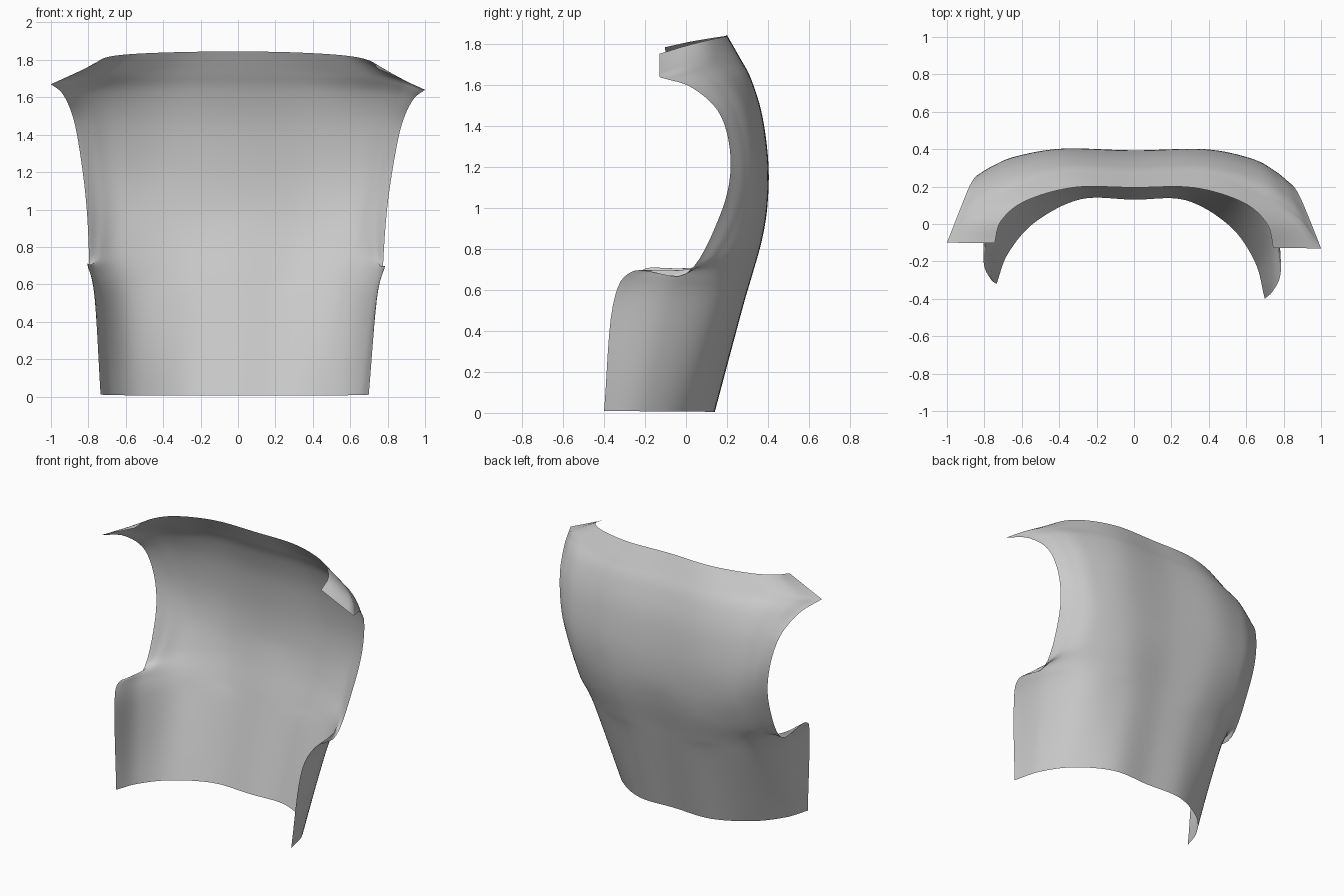
import bpy
from mathutils import Vector

if "Cube" in bpy.data.objects:
    bpy.data.objects.remove(bpy.data.objects["Cube"])

# Half cross-sections, hem to neckline:
# z at spine, z at side edge, y at spine, then four (x, y) points out to the edge
SECTIONS = [
    (0.005, 0.01, .13, (.28, .13), (.52, .00), (.66, -.18), (.717, -.36)),
    (0.50, 0.53, .265, (.30, .265), (.58, .165), (.725, -.07), (.755, -.325)),
    (0.65, 0.70, .305, (.33, .31), (.61, .21), (.755, .01), (.795, -.225)),
    (0.85, 0.685, .36, (.35, .365), (.62, .28), (.74, .15), (.785, .03)),
    (1.02, 0.97, .39, (.36, .395), (.61, .345), (.73, .27), (.80, .19)),
    (1.22, 1.22, .39, (.38, .40), (.63, .355), (.75, .30), (.83, .24)),
    (1.45, 1.46, .36, (.38, .37), (.65, .315), (.785, .25), (.875, .19)),
    (1.63, 1.60, .305, (.38, .315), (.67, .24), (.83, .15), (.935, .05)),
    (1.74, 1.655, .25, (.38, .255), (.69, .15), (.88, .03), (1.0, -.115)),
    (1.845, 1.77, .195, (.32, .195), (.58, .12), (.71, .01), (.745, -.115)),
]


def smooth_path(points, steps):
    """Catmull-Rom curve through the points."""
    p = [2 * points[0] - points[1]] + points + [2 * points[-1] - points[-2]]
    out = []
    for k in range(1, len(p) - 2):
        a, b, c, d = p[k - 1:k + 3]
        for s in range(steps):
            t = s / steps
            out.append(0.5 * (2 * b + (c - a) * t + (2 * a - 5 * b + 4 * c - d) * t ** 2
                              + (3 * b - a - 3 * c + d) * t ** 3))
    return out + [points[-1].copy()]


def full_row(section):
    """Mirror a half section and add the slight lean of the worn piece."""
    z0, z1, y0, *pts = section
    row = []
    for k in range(-4, 5):
        side, w = (1 if k > 0 else -1), (k / 4) ** 2
        x, y = (0, y0) if k == 0 else pts[abs(k) - 1]
        z = z0 + (z1 - z0) * w
        row.append(Vector((side * x - 0.018 * max(0, 1 - z / 1.6) * abs(k) / 4,
                           y - side * w * (0.04 - 0.015 * z),
                           z - side * w * 0.009 * z)))
    return row


# Loft: smooth across, then smooth upward, with a sharp corner at the shoulder tips
rows = [smooth_path(full_row(s), 8) for s in SECTIONS]
columns = []
for col in zip(*rows):
    col = list(col)
    columns.append(smooth_path(col[:9], 6)[:-1] + smooth_path(col[8:], 6))

n = len(columns[0])
verts = [v for col in columns for v in col]
faces = [(i * n + j, i * n + j + 1, (i + 1) * n + j + 1, (i + 1) * n + j)
         for i in range(len(columns) - 1) for j in range(n - 1)]

# Curved back panel
mesh = bpy.data.meshes.new("back_plate")
mesh.from_pydata(verts, [], faces)
mesh.update()
plate = bpy.data.objects.new("back_plate", mesh)
bpy.context.collection.objects.link(plate)
bpy.context.view_layer.objects.active = plate
plate.select_set(True)
bpy.ops.object.shade_smooth()
